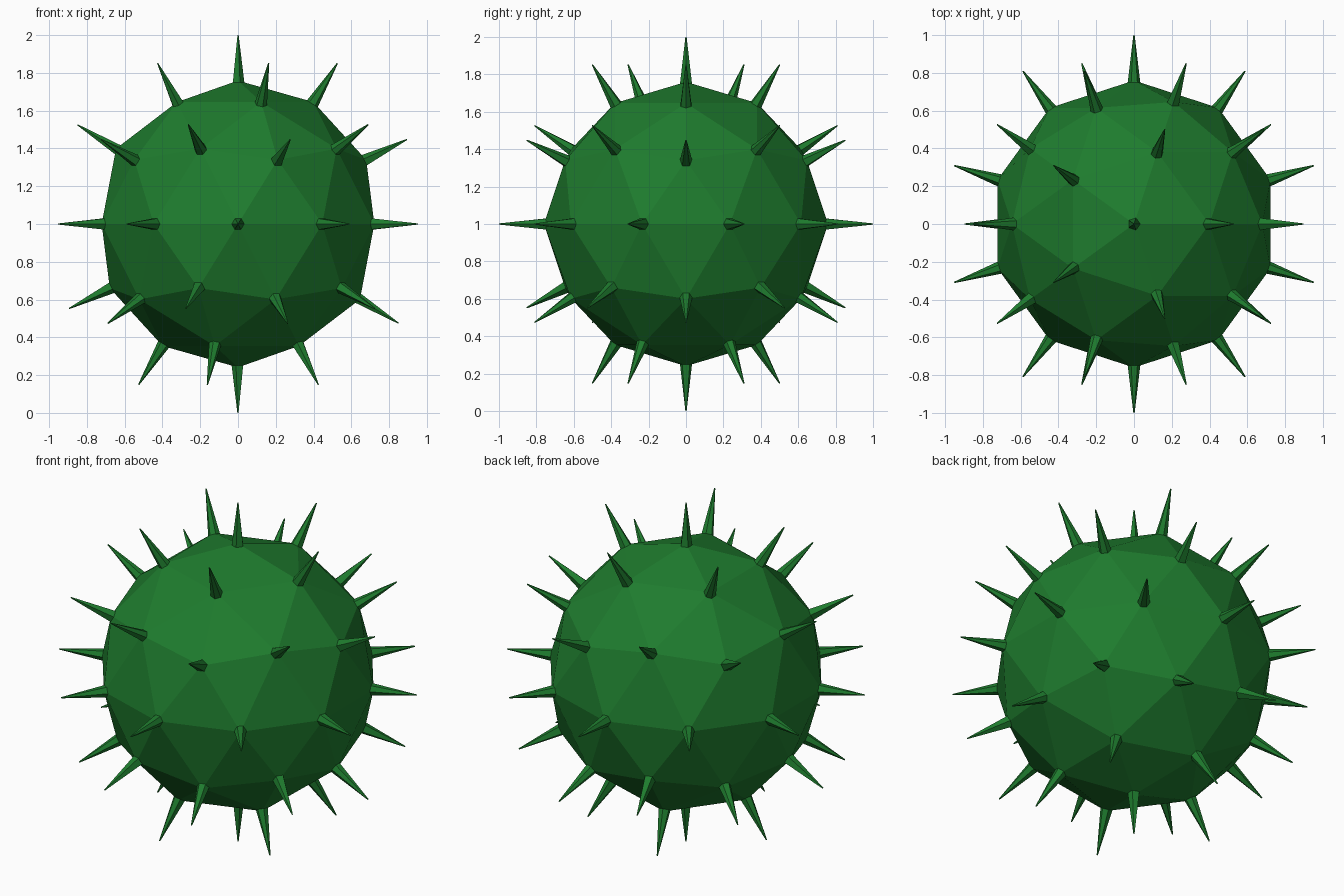
import bpy, bmesh
from mathutils import Vector

if "Cube" in bpy.data.objects:
    bpy.data.objects.remove(bpy.data.objects["Cube"])

BODY_R = 0.759     # body radius
TIP_R = 1.0        # distance of spike tips from the centre
BASE = 0.035       # spike base radius
TAPER = 0.1        # tip width relative to base

# Faceted ball: icosphere whose corners are cut into small caps
bm = bmesh.new()
bmesh.ops.create_icosphere(bm, subdivisions=2, radius=BODY_R)
corners = [v.co.copy() for v in bm.verts]
bmesh.ops.bevel(bm, geom=bm.verts[:], offset=BASE, offset_type='OFFSET',
                segments=1, profile=0.5, affect='VERTICES')

# Spikes: extrude each cap outward and taper it
caps = [f for f in bm.faces
        if any((f.calc_center_median() - c).length < BASE * 0.7 for c in corners)]
spikes = bmesh.ops.extrude_discrete_faces(bm, faces=caps)["faces"]
for f in spikes:
    axis = f.calc_center_median().normalized()
    for v in f.verts:
        side = v.co - axis * v.co.dot(axis)
        v.co = axis * TIP_R + side * TAPER
bmesh.ops.recalc_face_normals(bm, faces=bm.faces[:])

mesh = bpy.data.meshes.new("spiky_ball")
bm.to_mesh(mesh)
bm.free()
ball = bpy.data.objects.new("spiky_ball", mesh)
ball.location = Vector((0, 0, TIP_R))
bpy.context.collection.objects.link(ball)

# Green material
green = bpy.data.materials.new("green")
green.diffuse_color = (0.013, 0.2, 0.027, 1)
green.use_nodes = True
green.node_tree.nodes["Principled BSDF"].inputs["Base Color"].default_value = green.diffuse_color
mesh.materials.append(green)
